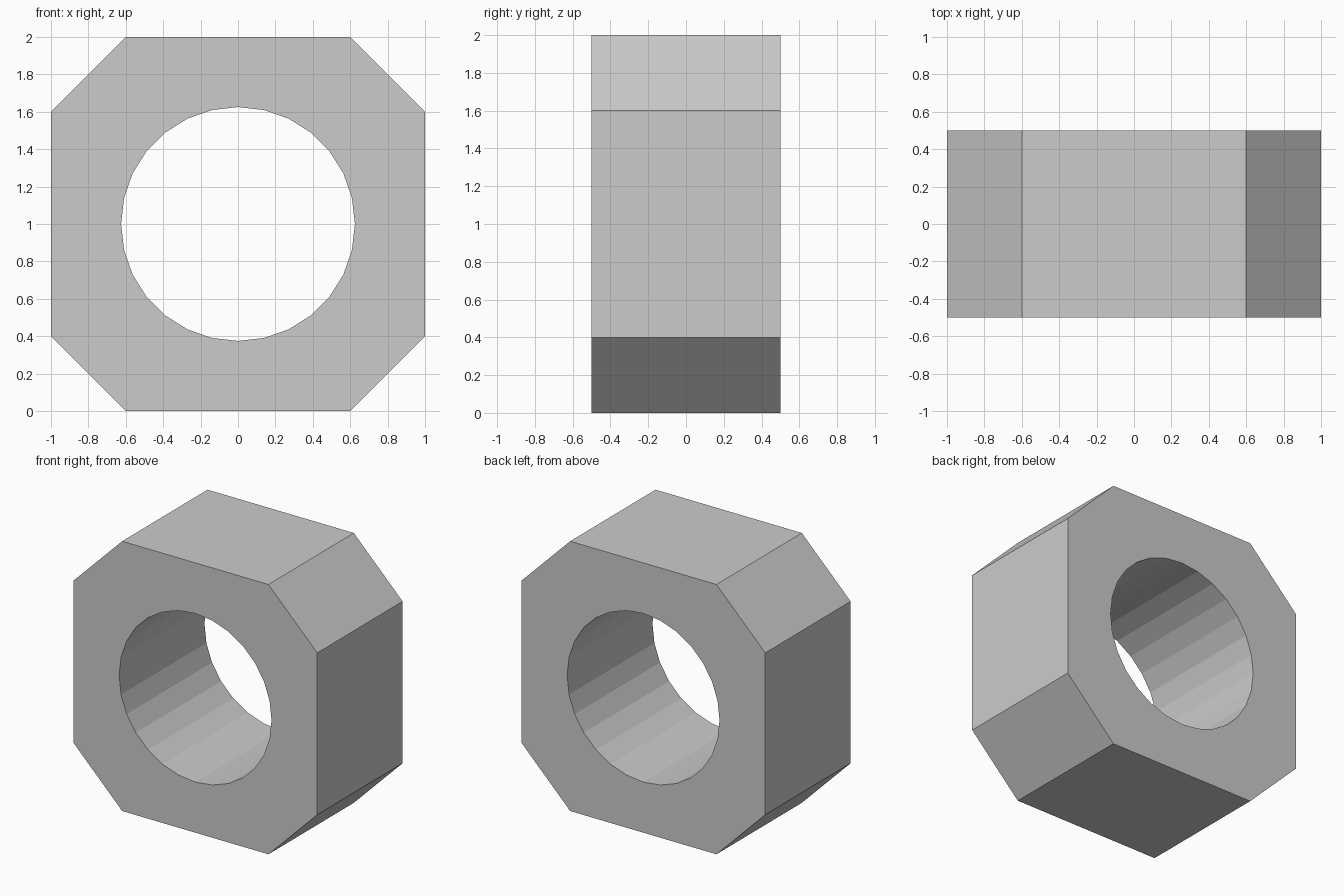
import bpy, bmesh
from math import sin, cos, tau

if "Cube" in bpy.data.objects:
    bpy.data.objects.remove(bpy.data.objects["Cube"])

HALF, CORNER, DEPTH = 1.0, 0.6, 1.0
HOLE_R, HOLE_SIDES, CENTRE_Z = 0.625, 28, 1.0

# Chamfered square outline and round bore, both in the front plane
outline = [(HALF, CORNER), (CORNER, HALF), (-CORNER, HALF), (-HALF, CORNER),
           (-HALF, -CORNER), (-CORNER, -HALF), (CORNER, -HALF), (HALF, -CORNER)]
bore = [(HOLE_R * cos(tau * i / HOLE_SIDES), HOLE_R * sin(tau * i / HOLE_SIDES))
        for i in range(HOLE_SIDES)]

bm = bmesh.new()


def add_loop(points):
    verts = [bm.verts.new((x, -DEPTH / 2, CENTRE_Z + z)) for x, z in points]
    return [bm.edges.new((v, verts[(i + 1) % len(verts)])) for i, v in enumerate(verts)]


# Front face with hole, extruded straight back
edges = add_loop(outline) + add_loop(bore)
bmesh.ops.triangle_fill(bm, edges=edges, use_beauty=True, use_dissolve=False)
ext = bmesh.ops.extrude_face_region(bm, geom=bm.faces[:], use_keep_orig=True)
back = [g for g in ext["geom"] if isinstance(g, bmesh.types.BMVert)]
bmesh.ops.translate(bm, verts=back, vec=(0, DEPTH, 0))
bmesh.ops.recalc_face_normals(bm, faces=bm.faces[:])

mesh = bpy.data.meshes.new("octagonal_ring")
bm.to_mesh(mesh)
bm.free()
ring = bpy.data.objects.new("octagonal_ring", mesh)
bpy.context.collection.objects.link(ring)
